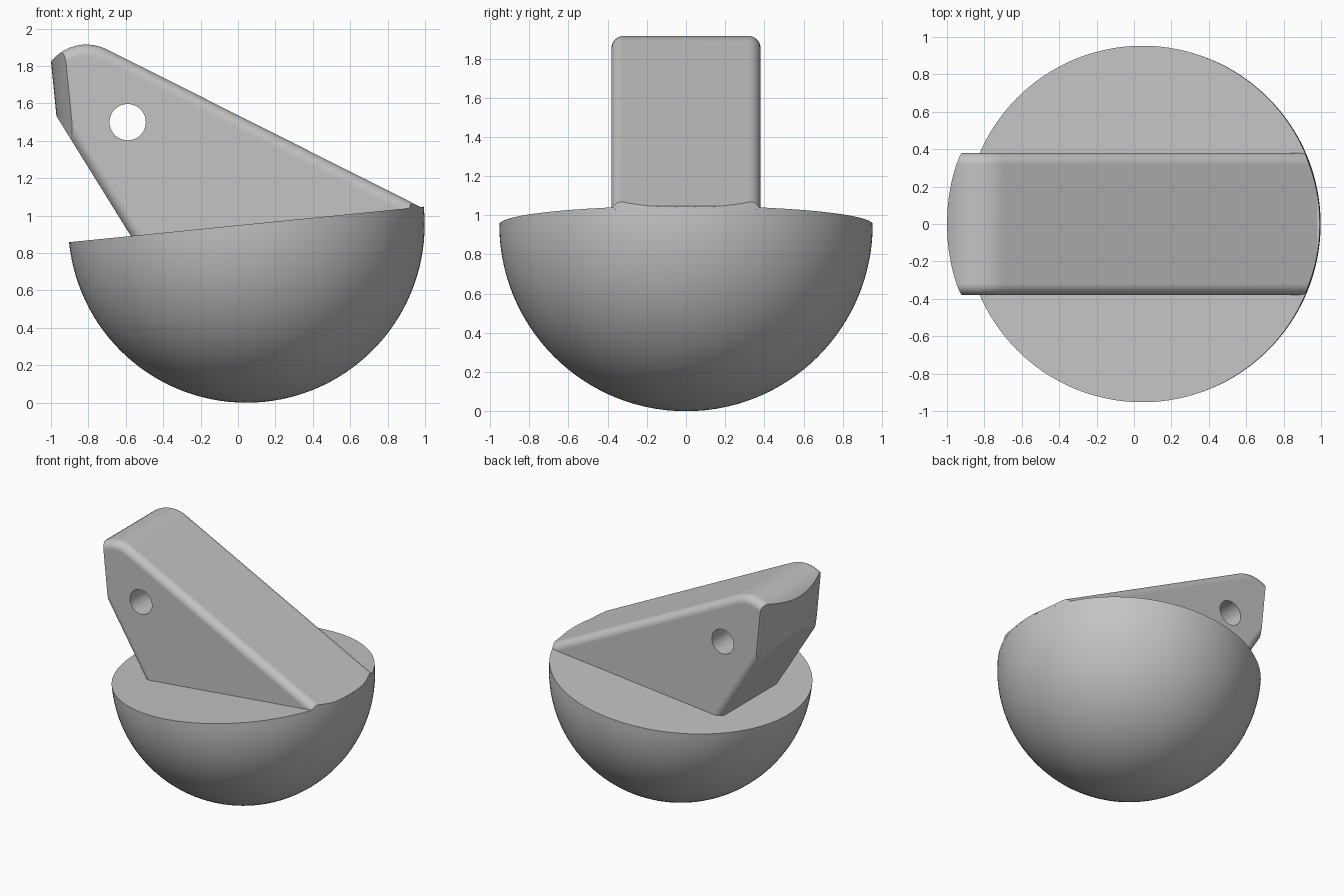
import bpy, bmesh, math
from mathutils import Matrix

cube = bpy.data.objects.get("Cube")
if cube:
    bpy.data.objects.remove(cube)

R = 0.953                      # bowl radius
TILT = Matrix.Translation((0.045, 0, R)) @ Matrix.Rotation(-math.atan(0.1), 4, 'Y')
HALF = 0.38                    # half width of the fin

grey = bpy.data.materials.new("plain_grey")
grey.use_nodes = True
grey.diffuse_color = (0.55, 0.55, 0.55, 1)
grey.node_tree.nodes["Principled BSDF"].inputs["Base Color"].default_value = (0.55, 0.55, 0.55, 1)


def make(name, bm):
    bmesh.ops.recalc_face_normals(bm, faces=bm.faces[:])
    mesh = bpy.data.meshes.new(name)
    bm.to_mesh(mesh)
    bm.free()
    mesh.materials.append(grey)
    ob = bpy.data.objects.new(name, mesh)
    bpy.context.collection.objects.link(ob)
    return ob


def activate(ob):
    bpy.ops.object.select_all(action='DESELECT')
    ob.select_set(True)
    bpy.context.view_layer.objects.active = ob


def cut(ob, cutter, operation):
    mod = ob.modifiers.new("cut", 'BOOLEAN')
    mod.object, mod.operation, mod.solver = cutter, operation, 'EXACT'
    activate(ob)
    bpy.ops.object.modifier_apply(modifier=mod.name)
    bpy.data.objects.remove(cutter)


def smooth(ob):
    activate(ob)
    bpy.ops.object.shade_smooth_by_angle(angle=math.radians(25))
    mod = ob.modifiers.new("normals", 'WEIGHTED_NORMAL')
    mod.keep_sharp = True


def cylinder(name, radius, depth, segments, matrix):
    bm = bmesh.new()
    bmesh.ops.create_cone(bm, cap_ends=True, segments=segments, radius1=radius,
                          radius2=radius, depth=depth, matrix=matrix)
    ob = make(name, bm)
    ob.hide_render = True
    return ob


# Tilted half ball
bm = bmesh.new()
bmesh.ops.create_uvsphere(bm, u_segments=128, v_segments=64, radius=R)
res = bmesh.ops.bisect_plane(bm, geom=bm.verts[:] + bm.edges[:] + bm.faces[:], dist=1e-4,
                             plane_co=(0, 0, 0), plane_no=(0, 0, 1), clear_outer=True)
rim = [e for e in bm.edges if e.is_boundary]
bmesh.ops.contextual_create(bm, geom=rim)
bm.transform(TILT)
smooth(make("half_ball", bm))

# Fin: rounded triangular profile, extruded across y with filleted outline
profile = [(-0.33, 0.5), (1.3, 0.5), (1.3, 0.884)]
for i in range(13):
    a = math.radians(63.3 + i * 8)
    profile.append((-0.81 + 0.245 * math.cos(a), 1.67 + 0.245 * math.sin(a)))
profile.append((-1.025, 1.62))

bm = bmesh.new()
face = bm.faces.new([bm.verts.new((x, -HALF, z)) for x, z in profile])
res = bmesh.ops.extrude_face_region(bm, geom=[face])
bmesh.ops.translate(bm, vec=(0, 2 * HALF, 0),
                    verts=[g for g in res["geom"] if isinstance(g, bmesh.types.BMVert)])
outline = [e for e in bm.edges if abs(e.verts[0].co.y - e.verts[1].co.y) < 1e-4]
bmesh.ops.bevel(bm, geom=outline, offset=0.06, segments=8, profile=0.5,
                affect='EDGES', clamp_overlap=False)
fin = make("fin", bm)

# Trim the fin to the round outline of the ball, just under its flat top
trim = cylinder("fin_trim", R, 1.4, 128, TILT @ Matrix.Translation((0, 0, 0.69)))
cut(fin, trim, 'INTERSECT')

# Cross hole
drill = cylinder("hole_cutter", 0.097, 2, 48,
                 Matrix.Translation((-0.59, 0, 1.5)) @ Matrix.Rotation(math.pi / 2, 4, 'X'))
cut(fin, drill, 'DIFFERENCE')
smooth(fin)
